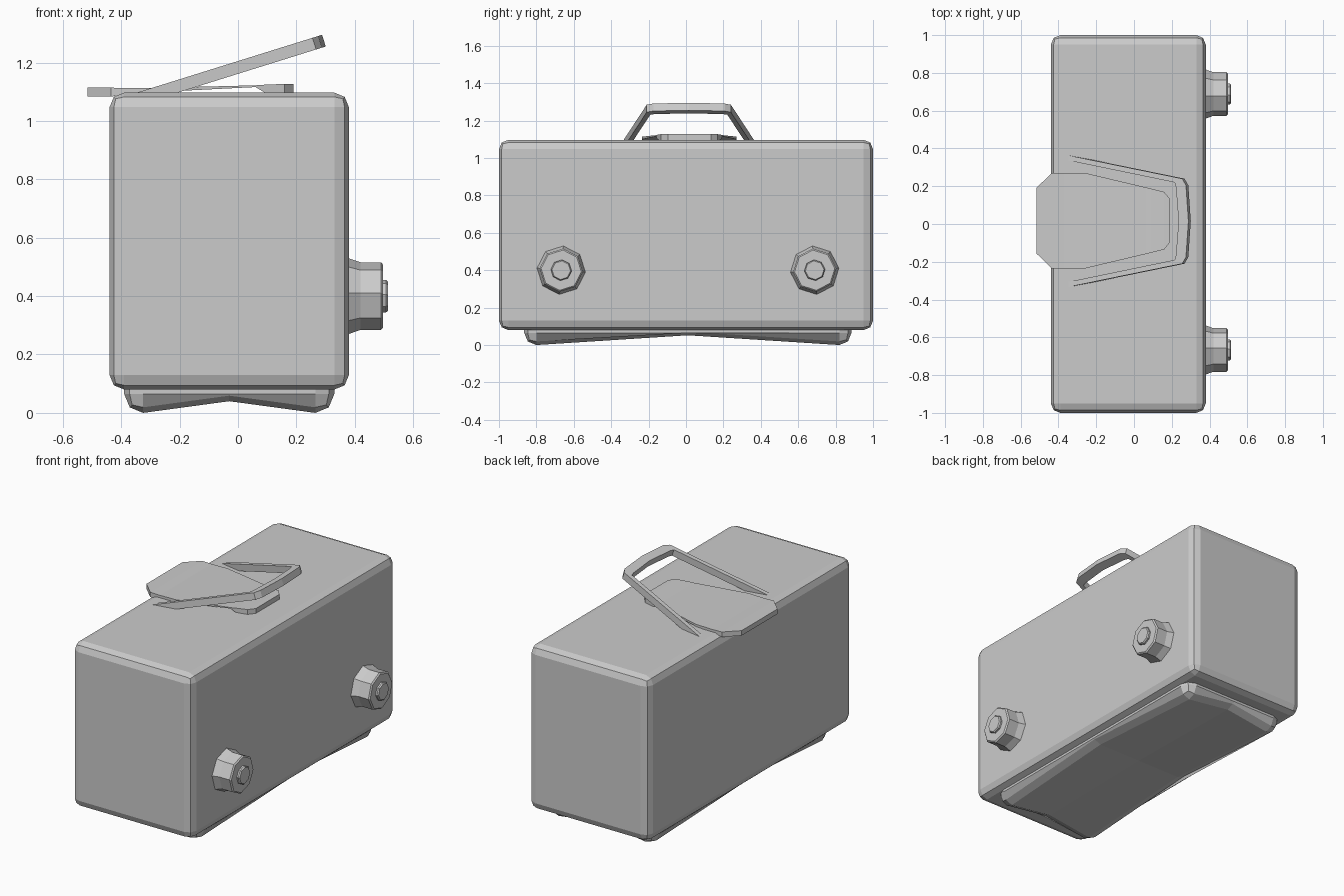
import bpy, bmesh, math
from mathutils import Matrix, Vector

if "Cube" in bpy.data.objects:
    bpy.data.objects.remove(bpy.data.objects["Cube"])


def finish(bm, name):
    bmesh.ops.recalc_face_normals(bm, faces=bm.faces[:])
    mesh = bpy.data.meshes.new(name)
    bm.to_mesh(mesh)
    bm.free()
    obj = bpy.data.objects.new(name, mesh)
    bpy.context.collection.objects.link(obj)
    return obj


def rounded_box(lo, hi, bevel):
    bm = bmesh.new()
    lo, hi = Vector(lo), Vector(hi)
    m = Matrix.Translation((lo + hi) / 2) @ Matrix.Diagonal((*(hi - lo), 1))
    bmesh.ops.create_cube(bm, size=1, matrix=m)
    bmesh.ops.bevel(bm, geom=bm.edges[:], offset=bevel, offset_type='OFFSET',
                    segments=2, profile=0.5, affect='EDGES')
    return bm


def loft(bm, rings, closed=False):
    """Skin equal-length rings of points, capping the ends."""
    vs = [[bm.verts.new(p) for p in r] for r in rings]
    for a, b in zip(vs, vs[1:]):
        n = len(a)
        for i in range(n):
            bm.faces.new((a[i], a[(i + 1) % n], b[(i + 1) % n], b[i]))
    bm.faces.new(vs[0])
    bm.faces.new(vs[-1])


# Main case
finish(rounded_box((-0.44, -1, 0.08), (0.38, 1, 1.097), 0.05), "case")

# Base pad: corners touch the ground, the middle of each side arches up
cx, cy = -0.03, 0.01
bm = rounded_box((-0.39, -0.865, 0), (0.33, 0.885, 0.16), 0.065)
for normal in ((1, 0, 0), (0, 1, 0)):
    bmesh.ops.bisect_plane(bm, geom=bm.verts[:] + bm.edges[:] + bm.faces[:],
                           plane_co=(cx, cy, 0), plane_no=normal)
for v in bm.verts:
    if v.co.z < 0.05:
        if abs(v.co.y - cy) < 1e-4:
            v.co.z += 0.052
        elif abs(v.co.x - cx) < 1e-4:
            v.co.z += 0.04
finish(bm, "base_pad")

# Two octagonal knobs with raised centre buttons
KNOB = [(0.36, 0.13), (0.38, 0.13), (0.42, 0.116), (0.49, 0.116), (0.497, 0.108)]
BUTTON = [(0.48, 0.056), (0.507, 0.056), (0.514, 0.05)]


def octagon(x, r, y, turn):
    return [(x, y + r * math.cos(a), 0.4 + r * math.sin(a))
            for a in (math.radians(turn + 45 * i) for i in range(8))]


for label, y, turn in (("near", -0.667, -5), ("far", 0.688, 5)):
    for part, profile in (("knob", KNOB), ("button", BUTTON)):
        bm = bmesh.new()
        loft(bm, [octagon(x, r, y, turn) for x, r in profile])
        finish(bm, f"{part}_{label}")

# Tilted carrying handle: bent flat band following (x, half width) points
OUTER = [(-0.40, 0.359), (0.255, 0.225), (0.275, 0.19), (0.288, 0)]
INNER = [(-0.40, 0.332), (0.215, 0.205), (0.222, 0.18), (0.236, 0)]


def u_path(points):
    pts = [(x, 0.015 + w) for x, w in points]
    return pts + [(x, 0.015 - w) for x, w in reversed(points[:-1])]


def on_slope(p, depth):
    return (p[0] + 0.3 * depth, p[1], 1.295 + 0.312 * (p[0] - 0.288) - 0.95 * depth)


bm = bmesh.new()
loft(bm, [[on_slope(o, 0), on_slope(o, 0.042), on_slope(i, 0.042), on_slope(i, 0)]
          for o, i in zip(u_path(OUTER), u_path(INNER))])
finish(bm, "handle")

# Latch plate: thin tongue with thicker ends (x, half width, top, bottom)
PLATE = [(-0.515, 0.175, 1.114, 1.083), (-0.435, 0.253, 1.114, 1.083),
         (-0.37, 0.253, 1.112, 1.094), (-0.26, 0.253, 1.114, 1.10),
         (0.06, 0.177, 1.122, 1.116), (0.09, 0.17, 1.124, 1.098),
         (0.16, 0.152, 1.127, 1.096), (0.19, 0.115, 1.127, 1.096)]
bm = bmesh.new()
loft(bm, [[(x, 0.0175 - w, b), (x, 0.0175 + w, b), (x, 0.0175 + w, t), (x, 0.0175 - w, t)]
          for x, w, t, b in PLATE])
finish(bm, "latch_plate")
